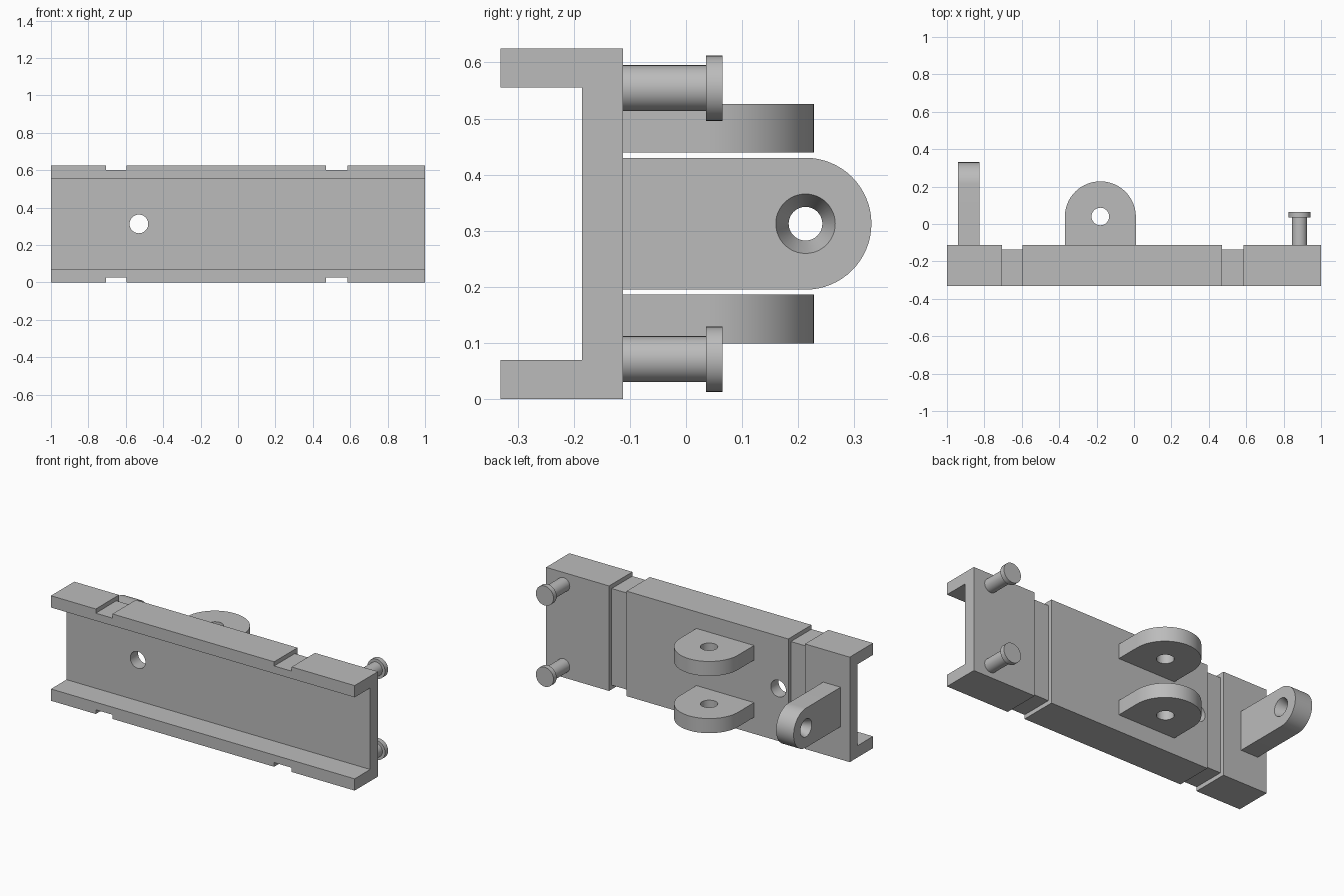
import bpy, bmesh, math
from mathutils import Matrix, Vector

if "Cube" in bpy.data.objects:
    bpy.data.objects.remove(bpy.data.objects["Cube"])

# Single grey finish
grey = bpy.data.materials.new("plain_grey")
grey.use_nodes = True
tone = (0.5, 0.5, 0.5, 1)
grey.diffuse_color = tone
grey.node_tree.nodes["Principled BSDF"].inputs["Base Color"].default_value = tone

BACK = -0.112           # rear face of the channel
MID = 0.3125            # mid height
ALONG_X = Matrix.Rotation(math.pi / 2, 4, "Y")
ALONG_Y = Matrix.Rotation(-math.pi / 2, 4, "X")


def make(name, bm):
    bmesh.ops.recalc_face_normals(bm, faces=bm.faces)
    mesh = bpy.data.meshes.new(name)
    bm.to_mesh(mesh)
    bm.free()
    mesh.materials.append(grey)
    obj = bpy.data.objects.new(name, mesh)
    bpy.context.collection.objects.link(obj)
    return obj


def prism(name, points, direction):
    """Extrude a flat outline along a direction."""
    bm = bmesh.new()
    face = bm.faces.new([bm.verts.new(p) for p in points])
    new = bmesh.ops.extrude_face_region(bm, geom=[face])["geom"]
    bmesh.ops.translate(bm, vec=direction,
                        verts=[v for v in new if isinstance(v, bmesh.types.BMVert)])
    return make(name, bm)


def box(name, low, high):
    (x, y, z), (X, Y, Z) = low, high
    return prism(name, [(x, y, z), (X, y, z), (X, Y, z), (x, Y, z)], (0, 0, Z - z))


def turned(name, profile, centre, turn=Matrix(), sides=48):
    """Revolve (radius, height) pairs around an axis, with capped ends."""
    bm = bmesh.new()
    place = Matrix.Translation(centre) @ turn
    rings = []
    for r, h in profile:
        angles = [math.tau * i / sides for i in range(sides)]
        rings.append([bm.verts.new(place @ Vector((r * math.cos(a), r * math.sin(a), h)))
                      for a in angles])
    for a, b in zip(rings, rings[1:]):
        for i in range(sides):
            j = (i + 1) % sides
            bm.faces.new((a[i], a[j], b[j], b[i]))
    bm.faces.new(rings[0])
    bm.faces.new(rings[-1])
    return make(name, bm)


def cut(target, cutter):
    """Subtract a cutter and remove it."""
    cutter.hide_render = True
    mod = target.modifiers.new("cut", "BOOLEAN")
    mod.operation, mod.solver, mod.object = "DIFFERENCE", "EXACT", cutter
    bpy.context.view_layer.objects.active = target
    bpy.ops.object.modifier_apply(modifier=mod.name)
    bpy.data.objects.remove(cutter)


def smooth(obj):
    bpy.ops.object.select_all(action="DESELECT")
    obj.select_set(True)
    bpy.context.view_layer.objects.active = obj
    bpy.ops.object.shade_smooth_by_angle(angle=math.radians(30))


def tongue(radius, centre, root):
    """Outline of a round-ended lug as (across, outward) pairs."""
    arc = [math.pi * i / 32 for i in range(33)]
    return [(radius, root)] + [(radius * math.cos(a), centre + radius * math.sin(a))
                               for a in arc] + [(-radius, root)]


# Channel body, open towards the front
FRONT, WEB, TOP, LIP = -0.331, -0.185, 0.625, 0.07
section = [(FRONT, 0), (BACK, 0), (BACK, TOP), (FRONT, TOP),
           (FRONT, TOP - LIP), (WEB, TOP - LIP), (WEB, LIP), (FRONT, LIP)]
channel = prism("channel_body", [(-1, y, z) for y, z in section], (2, 0, 0))

# Shallow grooves wrapping the top, rear and bottom
DEPTH = 0.025
for x0, x1 in ((-0.705, -0.595), (0.47, 0.585)):
    cut(channel, box("groove", (x0, -0.5, TOP - DEPTH), (x1, 0.1, 0.8)))
    cut(channel, box("groove", (x0, -0.5, -0.2), (x1, 0.1, DEPTH)))
    cut(channel, box("groove", (x0, BACK - DEPTH, -0.2), (x1, 0.1, 0.8)))

# Hole through the web
cut(channel, turned("drill", [(0.05, -0.2), (0.05, 0.2)], (-0.53, -0.15, MID), ALONG_Y))
smooth(channel)

# Pair of horizontal clevis lugs
for name, low in (("lower_lug", 0.099), ("upper_lug", 0.439)):
    shape = tongue(0.19, 0.038, BACK - 0.02)
    lug = prism(name, [(x - 0.18, y, low) for x, y in shape], (0, 0, 0.087))
    cut(lug, turned("drill", [(0.047, -0.2), (0.047, 0.2)], (-0.18, 0.04, low)))
    smooth(lug)

# Upright lug with a hole flared on both sides
shape = tongue(0.1175, 0.213, BACK - 0.02)
side_lug = prism("upright_lug", [(-0.94, y, z + MID) for z, y in shape], (0.115, 0, 0))
flare = [(0.073, -0.1075), (0.03, 0), (0.073, 0.1075)]
cut(side_lug, turned("drill", flare, (-0.8825, 0.213, MID), ALONG_X))
smooth(side_lug)

# Headed pins
for name, z in (("lower_pin", 0.071), ("upper_pin", 0.554)):
    profile = [(0.041, -0.02), (0.041, 0.148), (0.058, 0.148), (0.058, 0.177)]
    smooth(turned(name, profile, (0.885, BACK, z), ALONG_Y))
